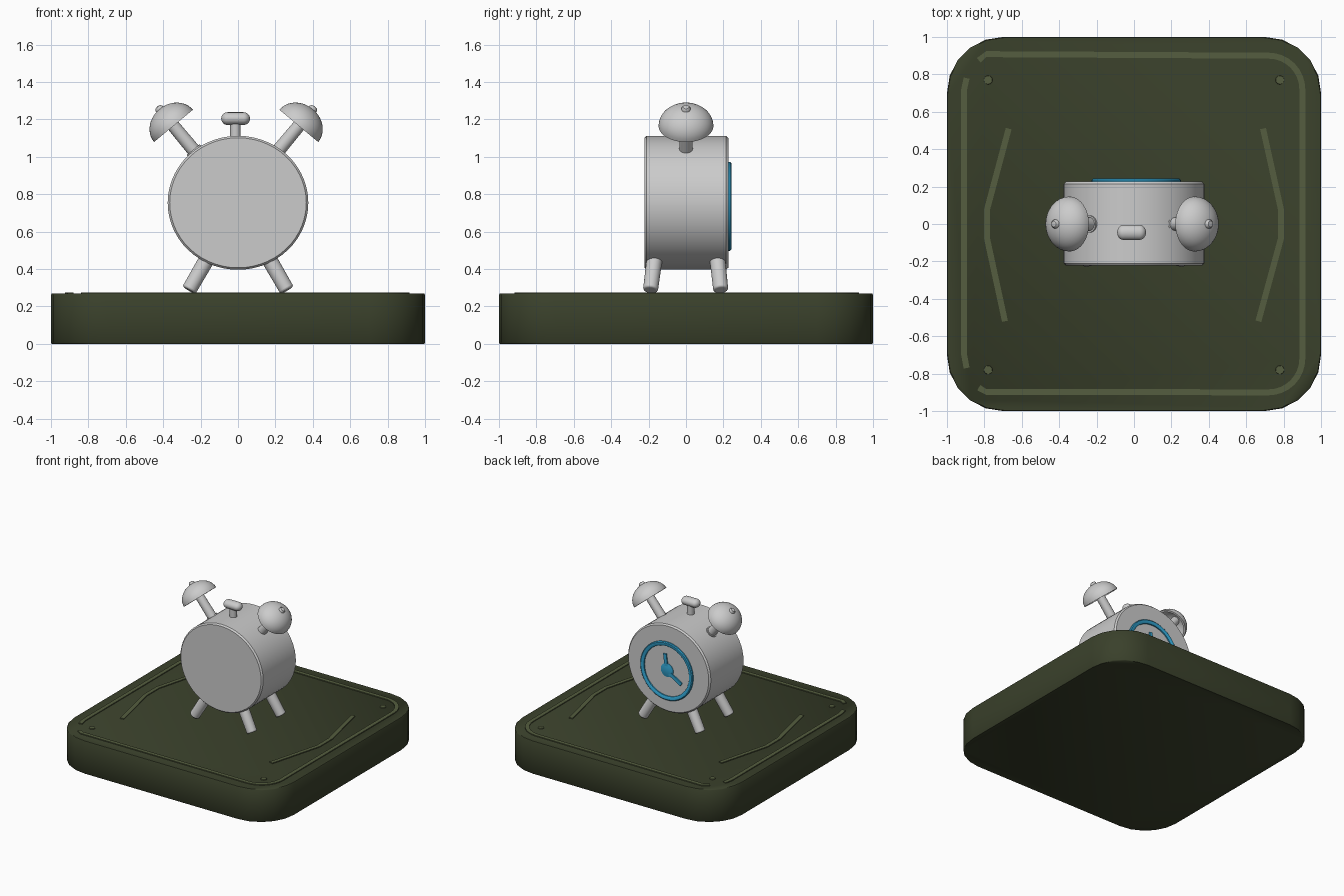
import bpy, bmesh, math
from mathutils import Vector

if "Cube" in bpy.data.objects:
    bpy.data.objects.remove(bpy.data.objects["Cube"])


def material(name, rgb):
    m = bpy.data.materials.new(name)
    m.diffuse_color = (*rgb, 1)
    m.use_nodes = True
    m.node_tree.nodes["Principled BSDF"].inputs["Base Color"].default_value = m.diffuse_color
    return m


GREEN = material("dark_green", (0.042, 0.052, 0.024))
LIGHT = material("light_green", (0.09, 0.11, 0.05))
BLUE = material("blue", (0.03, 0.36, 0.62))


def finish(name, bm, mat=None, bevel=0, angle=40):
    bmesh.ops.recalc_face_normals(bm, faces=bm.faces)
    me = bpy.data.meshes.new(name)
    bm.to_mesh(me)
    bm.free()
    ob = bpy.data.objects.new(name, me)
    bpy.context.collection.objects.link(ob)
    if mat:
        me.materials.append(mat)
    if bevel:
        b = ob.modifiers.new("bevel", "BEVEL")
        b.width, b.segments, b.limit_method = bevel, 3, "ANGLE"
    bpy.ops.object.select_all(action="DESELECT")
    ob.select_set(True)
    bpy.context.view_layer.objects.active = ob
    bpy.ops.object.shade_smooth_by_angle(angle=math.radians(angle))
    return ob


def lathe(name, profile, origin, axis, scale=(1, 1), mat=None, steps=32, bevel=0, closed=False):
    """Revolve (radius, height) points about an axis; scale stretches the side and up radii."""
    w = Vector(axis).normalized()
    v = Vector((0, 1, 0)) if abs(w.y) < 0.7 else Vector((0, 0, 1))
    v = (v - w * v.dot(w)).normalized()
    u = v.cross(w)
    bm = bmesh.new()
    rings = []
    for r, h in profile:
        c = Vector(origin) + w * h
        if r == 0:
            rings.append([bm.verts.new(c)])
        else:
            a = [2 * math.pi * i / steps for i in range(steps)]
            rings.append([bm.verts.new(c + u * r * scale[0] * math.cos(t) + v * r * scale[1] * math.sin(t)) for t in a])
    pairs = list(zip(rings, rings[1:]))
    if closed:
        pairs.append((rings[-1], rings[0]))
    for p, q in pairs:
        for i in range(steps):
            f = [p[i % len(p)], p[(i + 1) % len(p)], q[(i + 1) % len(q)], q[i % len(q)]]
            bm.faces.new(list(dict.fromkeys(f)))
    return finish(name, bm, mat, bevel)


def rod(name, a, b, r1, r2, bevel=0.0, mat=None):
    a, b = Vector(a), Vector(b)
    n = (b - a).length
    return lathe(name, [(0, 0), (r1, 0), (r2, n), (0, n)], a, b - a, mat=mat, steps=24, bevel=bevel)


def corner(cx, cy, r, start, n):
    """Quarter turn of points starting at the given degree."""
    return [(cx + r * math.cos(math.radians(start + 90 * i / n)),
             cy + r * math.sin(math.radians(start + 90 * i / n))) for i in range(n + 1)]


def strip(name, pts, width, z0, z1, mat, plane="xy"):
    """Flat raised band following a path; plane 'xz' lies on a wall facing y."""
    pts = [Vector(p) for p in pts]
    bm = bmesh.new()
    place = (lambda p, h: (p.x, p.y, h)) if plane == "xy" else (lambda p, h: (p.x, h, p.y))
    rows = []
    for i, p in enumerate(pts):
        d = (pts[min(i + 1, len(pts) - 1)] - pts[max(i - 1, 0)]).normalized()
        n = Vector((-d.y, d.x)) * width / 2
        rows.append([bm.verts.new(place(q, h)) for q, h in ((p - n, z0), (p + n, z0), (p + n, z1), (p - n, z1))])
    for a, b in zip(rows, rows[1:]):
        for k in range(4):
            bm.faces.new((a[k], a[(k + 1) % 4], b[(k + 1) % 4], b[k]))
    bm.faces.new(rows[0])
    bm.faces.new(rows[-1])
    return finish(name, bm, mat)


# Base slab with rounded corners
outline = []
for k, (sx, sy) in enumerate(((1, 1), (-1, 1), (-1, -1), (1, -1))):
    outline += corner(sx * 0.7, sy * 0.7, 0.3, 90 * k, 5)
bm = bmesh.new()
levels = [(0.996, 0), (1, 0.006), (1, 0.135), (1, 0.262), (0.996, 0.268)]
loops = [[bm.verts.new((x * s, y * s, z)) for x, y in outline] for s, z in levels]
for a, b in zip(loops, loops[1:]):
    for i in range(len(a)):
        j = (i + 1) % len(a)
        bm.faces.new((a[i], a[j], b[j], b[i]))
bm.faces.new(loops[0])
bm.faces.new(loops[-1])
finish("base", bm, GREEN, angle=50)

# Raised trim on the base
rim = [(-0.83, -0.875), (-0.79, -0.898)] + corner(0.72, -0.72, 0.18, 270, 8)
rim += corner(0.72, 0.72, 0.18, 0, 8) + [(-0.79, 0.908), (-0.83, 0.875)]
strip("base_rim_line", rim, 0.032, 0.26, 0.275, LIGHT)
strip("base_left_line", [(-0.895, 0.78), (-0.908, 0.72), (-0.908, -0.7), (-0.895, -0.77)], 0.032, 0.26, 0.275, LIGHT)
for s, side in ((-1, "left"), (1, "right")):
    bend = [(0.785 * s, 0.08), (0.785 * s, -0.08)]
    ends = ((-0.67, 0.51), (-0.69, -0.52)) if s < 0 else ((0.69, 0.51), (0.665, -0.52))
    strip(f"{side}_bent_line", [ends[0], *bend, ends[1]], 0.032, 0.26, 0.275, LIGHT)
    for y in (-0.78, 0.77):
        rod("base_stud", (0.78 * s, y, 0.26), (0.78 * s, y, 0.274), 0.025, 0.022, mat=LIGHT)

# Clock drum
lathe("clock_body", [(0, -0.222), (0.365, -0.222), (0.376, -0.21), (0.376, 0.214), (0.365, 0.226), (0, 0.226)],
      (0, 0, 0.754), (0, 1, 0), scale=(1, 0.952), steps=56)

# Dial ring, hub and hands on the back
lathe("dial_ring", [(0.205, 0.222), (0.205, 0.236), (0.213, 0.242), (0.231, 0.242), (0.238, 0.236), (0.238, 0.222)],
      (0.012, 0, 0.735), (0, 1, 0), mat=BLUE, steps=48, closed=True)
lathe("dial_hub", [(0, 0.22), (0.058, 0.22), (0.056, 0.23), (0.03, 0.236), (0, 0.238)],
      (0.012, 0, 0.74), (0, 1, 0), mat=BLUE)
strip("long_hand", [(0.012, 0.735), (0.03, 0.872)], 0.028, 0.22, 0.235, BLUE, "xz")
strip("short_hand", [(0.012, 0.735), (-0.118, 0.655)], 0.03, 0.22, 0.235, BLUE, "xz")

# Bells on stems, mirrored about the clock
dome = [(0.147 * math.cos(t), 0.117 * math.sin(t)) for t in [math.pi / 2 * i / 10 for i in range(10)]] + [(0, 0.117)]
inner = [(0.13 * math.cos(t), 0.1 * math.sin(t)) for t in [math.pi / 2 * i / 10 for i in range(10)]] + [(0, 0.1)]
for s, side in ((-1, "left"), (1, "right")):
    cx = -0.01
    c = Vector((cx + s * 0.335, 0, 1.165))
    ax = Vector((s * 0.64, 0, 0.77)).normalized()
    lathe(f"{side}_bell", inner[::-1] + dome, c, ax, scale=(0.92, 1), steps=40)
    lathe(f"{side}_bell_nub", [(0.024, 0.1), (0.024, 0.122), (0.016, 0.132), (0, 0.135)], c, ax)
    rod(f"{side}_bell_stem", c - ax * 0.23, c + ax * 0.105, 0.037, 0.033)
    lathe(f"{side}_stem_collar", [(0.03, -0.19), (0.045, -0.19), (0.045, -0.165), (0.03, -0.165)], c, ax)

# Hammer between the bells
rod("hammer_stem", (-0.014, -0.04, 1.05), (-0.014, -0.04, 1.2), 0.028, 0.028)
arcs = [math.pi * i / 12 for i in range(13)]
capsule = [(0 if i in (0, 12) else 0.034 * math.sin(t), -0.034 * math.cos(t) + (0.043 if i > 6 else -0.043))
           for i, t in enumerate(arcs)]
capsule.insert(7, (0.034, 0.043))
lathe("hammer_head", capsule, (-0.013, -0.045, 1.204), (1, 0, 0), scale=(1, 1.18))

# Four splayed legs
for s, side in ((-1, "left"), (1, "right")):
    for d, end in ((-1, "front"), (1, "back")):
        foot = (s * 0.262, d * 0.188 - 0.002, 0.287)
        rod(f"{end}_{side}_leg", foot, (s * 0.165, d * 0.168, 0.455), 0.04, 0.042, 0.01)
